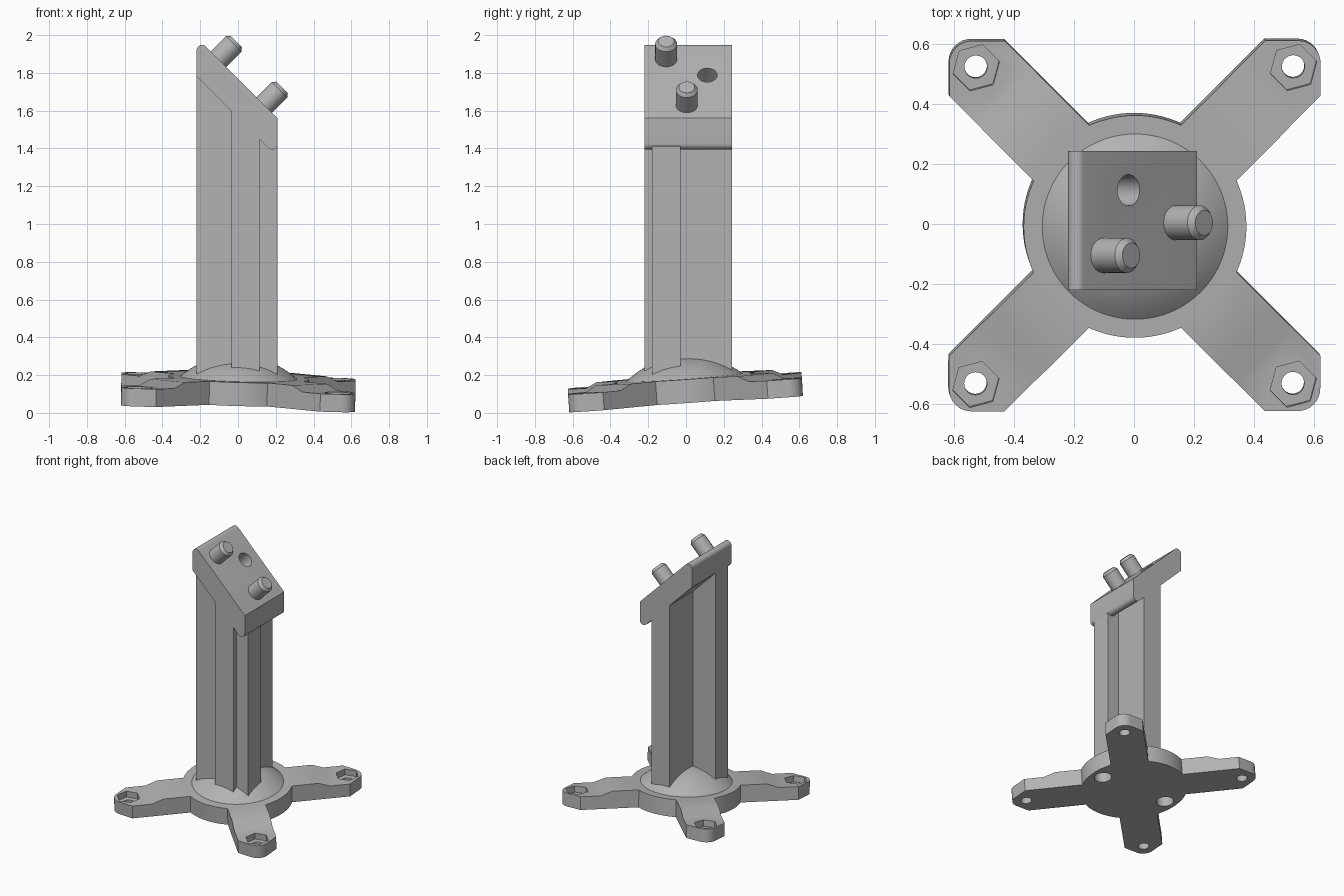
import bpy, bmesh
from math import pi, sin, cos, tan, radians, sqrt
from mathutils import Matrix, Vector

cube = bpy.data.objects.get("Cube")
if cube:
    bpy.data.objects.remove(cube, do_unlink=True)

grey = bpy.data.materials.new("plain_grey")
grey.use_nodes = True
grey.diffuse_color = (0.45, 0.45, 0.45, 1)
grey.node_tree.nodes["Principled BSDF"].inputs["Base Color"].default_value = (0.45, 0.45, 0.45, 1)


def make(name, bm, matrix=Matrix()):
    bmesh.ops.recalc_face_normals(bm, faces=bm.faces)
    bm.transform(matrix)
    mesh = bpy.data.meshes.new(name)
    bm.to_mesh(mesh)
    bm.free()
    mesh.materials.append(grey)
    ob = bpy.data.objects.new(name, mesh)
    bpy.context.collection.objects.link(ob)
    return ob


def extrude(name, points, vec, matrix=Matrix()):
    """Prism from a flat outline pushed along a vector."""
    bm = bmesh.new()
    face = bm.faces.new([bm.verts.new(p) for p in points])
    res = bmesh.ops.extrude_face_region(bm, geom=[face])
    moved = [v for v in res["geom"] if isinstance(v, bmesh.types.BMVert)]
    bmesh.ops.translate(bm, verts=moved, vec=vec)
    return make(name, bm, matrix)


def lathe(name, profile, sides=64, matrix=Matrix(), turn=0):
    """Solid of revolution about z from (radius, height) pairs."""
    bm = bmesh.new()
    rings = []
    for r, z in profile:
        if r == 0:
            rings.append([bm.verts.new((0, 0, z))] * sides)
        else:
            rings.append([bm.verts.new((r * cos(turn + 2 * pi * i / sides),
                                        r * sin(turn + 2 * pi * i / sides), z)) for i in range(sides)])
    for a, b in zip(rings, rings[1:]):
        for i in range(sides):
            j = (i + 1) % sides
            quad = list(dict.fromkeys((a[i], a[j], b[j], b[i])))
            bm.faces.new(quad)
    for ring in (rings[0], rings[-1]):
        if ring[0] is not ring[1]:
            bm.faces.new(ring)
    return make(name, bm, matrix)


def rod(name, r, z0, z1, sides=40, matrix=Matrix(), turn=0):
    return lathe(name, [(r, z0), (r, z1)], sides, matrix, turn)


def combine(target, other, operation):
    mod = target.modifiers.new(operation.lower(), 'BOOLEAN')
    mod.operation, mod.solver, mod.object = operation, 'EXACT', other
    bpy.context.view_layer.objects.active = target
    bpy.ops.object.modifier_apply(modifier=mod.name)
    bpy.data.objects.remove(other, do_unlink=True)


def fillet(corners, steps=8):
    """Round each (x, y, radius) corner of a closed outline."""
    out = []
    for i, (x, y, r) in enumerate(corners):
        p = Vector((x, y))
        if r == 0:
            out.append(p)
            continue
        a = (Vector(corners[i - 1][:2]) - p).normalized()
        b = (Vector(corners[(i + 1) % len(corners)][:2]) - p).normalized()
        half = a.angle(b) / 2
        c = p + (a + b).normalized() * (r / sin(half))
        t = r / tan(half)
        u, v = p + a * t - c, p + b * t - c
        sweep = u.angle(v)
        for k in range(steps + 1):
            f = k / steps
            out.append(c + (u * sin((1 - f) * sweep) + v * sin(f * sweep)) / sin(sweep))
    return out


def smooth(ob):
    bpy.ops.object.select_all(action='DESELECT')
    ob.select_set(True)
    bpy.context.view_layer.objects.active = ob
    bpy.ops.object.shade_smooth_by_angle(angle=radians(30))


# Tilted frame of the base
normal = Vector((0.028, -0.07, 1)).normalized()
tilt = Matrix.Translation((0, 0, 0.062)) @ Vector((0, 0, 1)).rotation_difference(normal).to_matrix().to_4x4()

# Base: two crossed bars stepped down towards the tips, plus a disc
THICK, TIP = 0.125, 0.095
side = [(-0.95, 0), (0.95, 0), (0.95, TIP), (0.61, TIP), (0.53, THICK),
        (-0.53, THICK), (-0.61, TIP), (-0.95, TIP)]
bars = [extrude("bar", [(x, -0.131, z) for x, z in side], (0, 0.262, 0),
                Matrix.Rotation(a, 4, 'Z')) for a in (pi / 4, -pi / 4)]
base = bars[0]
base.name = "mounting_base"
combine(base, bars[1], 'UNION')
S = 0.62
square = fillet([(-S, -S, 0.075), (S, -S, 0.075), (S, S, 0.075), (-S, S, 0.075)])
combine(base, extrude("trim", [(p.x, p.y, -0.1) for p in square], (0, 0, 0.4)), 'INTERSECT')
combine(base, rod("disc", 0.372, 0, THICK, 96), 'UNION')

# Screw holes with hexagonal nut pockets in the tips
for x in (-0.53, 0.53):
    for y in (-0.53, 0.53):
        at = Matrix.Translation((x, y, 0))
        combine(base, rod("hole", 0.038, -0.1, 0.3, 32, at), 'DIFFERENCE')
        combine(base, rod("pocket", 0.08, 0.05, 0.3, 6, at, radians(15)), 'DIFFERENCE')
# Blind holes under the disc
for x in (-0.28, 0.28):
    combine(base, rod("socket", 0.06, -0.1, 0.085, 40, Matrix.Translation((x, 0, 0))), 'DIFFERENCE')
base.data.transform(tilt)
smooth(base)

# Shallow dome on the disc
R, RISE = 0.31, 0.115
ball = (R * R + RISE * RISE) / (2 * RISE)
profile = [(R, THICK - 0.02)]
for k in range(13):
    r = R * (1 - k / 12)
    profile.append((r, THICK + RISE - ball + sqrt(ball * ball - r * r)))
smooth(lathe("dome", profile, 96, tilt))

# Column with a cross-shaped section and a slanted top
X0, X1, X2, X3 = -0.22, -0.035, 0.115, 0.21
Y0, Y1, Y2, Y3 = -0.22, -0.18, -0.03, 0.243
cross = [(X0, Y1), (X1, Y1), (X1, Y0), (X2, Y0), (X2, Y1), (X3, Y1),
         (X3, Y2), (X2, Y2), (X2, Y3), (X1, Y3), (X1, Y2), (X0, Y2)]
column = extrude("column", [(x, y, 0.15) for x, y in cross], (0, 0, 1))
for v in column.data.vertices:
    if v.co.z > 0.5:
        v.co.z = 1.62 - v.co.x

# Slanted head block with two rounded edges
UNDER, TOP = 1.562, 1.77
head = fillet([(X0, UNDER - X0, 0), (X3, UNDER - X3, 0.03), (X3, TOP - X3, 0), (X0, TOP - X0, 0.03)])
combine(column, extrude("head", [(p.x, Y0, p.y) for p in head], (0, Y3 - Y0, 0)), 'UNION')


def on_slope(x, y):
    return Matrix.Translation((x, y, TOP - x)) @ Matrix.Rotation(pi / 4, 4, 'Y')


# Blind hole in the slanted face
combine(column, rod("bore", 0.052, -0.11, 0.1, 40, on_slope(-0.018, 0.113)), 'DIFFERENCE')
smooth(column)

# Locating pins with chamfered tips
for name, x, y in (("upper_pin", -0.103, -0.105), ("lower_pin", 0.14, 0.004)):
    smooth(lathe(name, [(0.058, -0.03), (0.058, 0.113), (0.042, 0.133)], 40, on_slope(x, y)))
